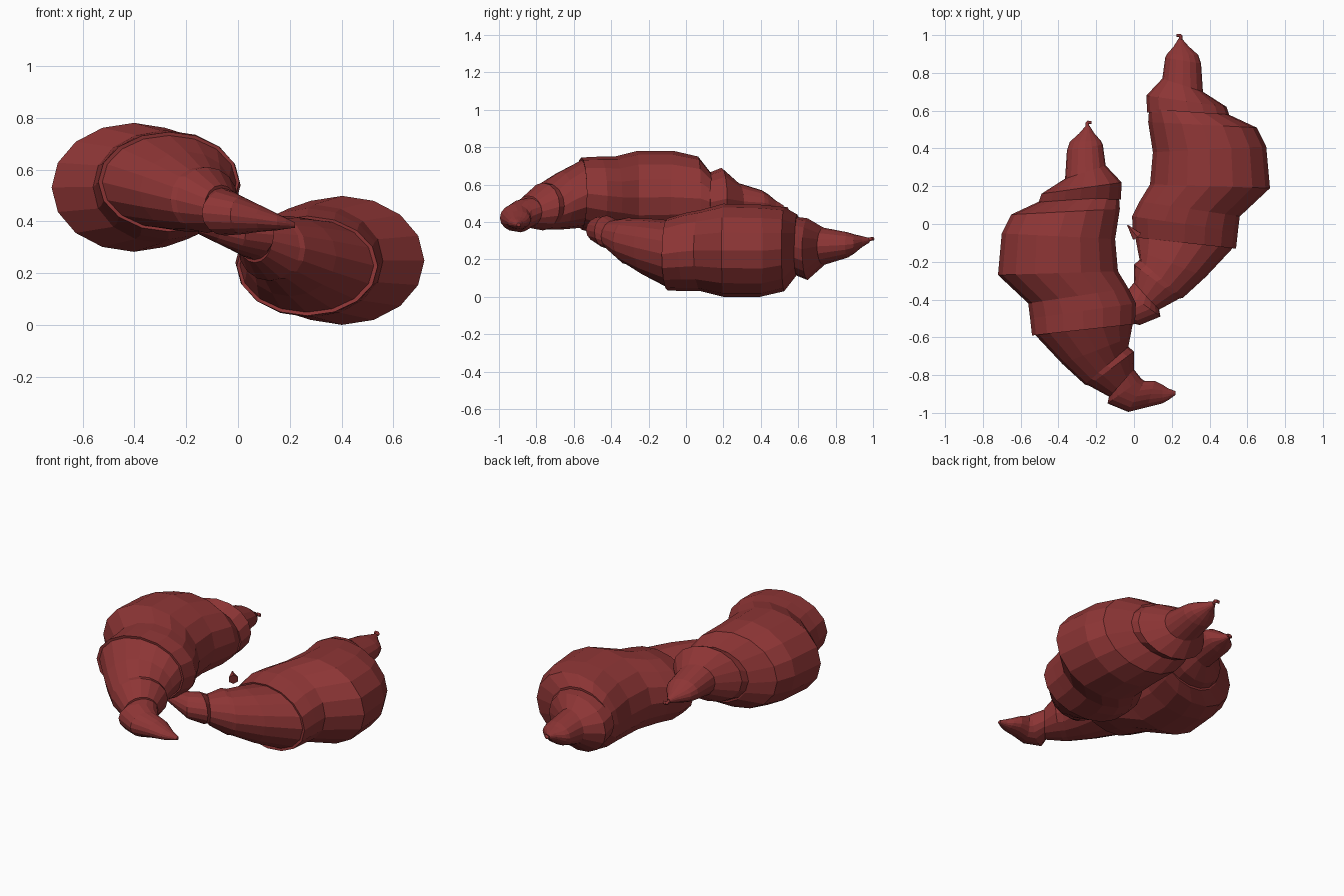
import bpy, bmesh, math
from mathutils import Vector, Matrix

if "Cube" in bpy.data.objects:
    bpy.data.objects.remove(bpy.data.objects["Cube"])

red = bpy.data.materials.new("dark red")
red.diffuse_color = (0.27, 0.036, 0.036, 1)
red.use_nodes = True
red.node_tree.nodes["Principled BSDF"].inputs["Base Color"].default_value = red.diffuse_color
SIDES = 16


def make_object(name, bm):
    bmesh.ops.recalc_face_normals(bm, faces=bm.faces)
    me = bpy.data.meshes.new(name)
    bm.to_mesh(me)
    bm.free()
    me.materials.append(red)
    ob = bpy.data.objects.new(name, me)
    bpy.context.collection.objects.link(ob)
    return ob


def loft(name, rings):
    """Loft elliptical rings: (left x, left y, right x, right y, z low, z high)."""
    bm = bmesh.new()
    loops = []
    for lx, ly, rx, ry, z0, z1 in rings:
        mid = Vector(((lx + rx) / 2, (ly + ry) / 2, (z0 + z1) / 2))
        half = Vector(((rx - lx) / 2, (ry - ly) / 2, 0))
        up = Vector((0, 0, (z1 - z0) / 2))
        loops.append([bm.verts.new(mid + half * math.cos(a) + up * math.sin(a))
                      for a in (2 * math.pi * i / SIDES for i in range(SIDES))])
    for a, b in zip(loops, loops[1:]):
        for i in range(SIDES):
            j = (i + 1) % SIDES
            bm.faces.new((a[i], a[j], b[j], b[i]))
    bm.faces.new(loops[0])
    bm.faces.new(loops[-1])
    return make_object(name, bm)


# curved segments of one pod, back to front
tail = [
    (-.255, .52, -.235, .52, .465, .49),
    (-.29, .48, -.21, .48, .455, .515),
    (-.34, .435, -.175, .44, .445, .55),
    (-.355, .39, -.165, .42, .435, .57),
    (-.365, .24, -.15, .31, .41, .61),
    (-.49, .16, -.065, .22, .36, .69),
    (-.51, .10, -.07, .13, .35, .66),
]
belly = [
    (-.50, .12, -.08, .15, .34, .66),
    (-.65, .05, -.075, .08, .30, .75),
    (-.70, -.05, -.10, -.08, .287, .78),
    (-.72, -.27, -.085, -.25, .282, .78),
    (-.56, -.42, -.03, -.34, .315, .75),
    (-.55, -.50, .01, -.42, .33, .75),
    (-.54, -.59, .005, -.53, .36, .745),
    (-.52, -.585, -.02, -.53, .375, .73),
]
neck = [
    (-.53, -.58, -.005, -.52, .37, .735),
    (-.38, -.74, -.02, -.60, .36, .67),
    (-.26, -.85, -.03, -.65, .36, .61),
    (-.24, -.855, .0, -.675, .355, .61),
    (-.13, -.915, .0, -.77, .37, .54),
]
snout = [
    (-.13, -.90, .0, -.77, .375, .53),
    (-.14, -.95, .04, -.82, .345, .52),
    (-.03, -.995, .055, -.83, .35, .495),
    (.07, -.97, .11, -.83, .36, .46),
    (.15, -.95, .15, -.85, .365, .43),
    (.185, -.93, .18, -.87, .37, .415),
    (.22, -.905, .22, -.885, .375, .395),
]
parts = [loft("pod_tail", tail), loft("pod_belly", belly),
         loft("pod_neck", neck), loft("pod_snout", snout)]

# tiny curled hook at the tail end
hook = loft("pod_hook", [
    (-.255, .51, -.235, .51, .465, .487),
    (-.258, .535, -.238, .53, .46, .48),
    (-.245, .547, -.235, .53, .46, .48),
    (-.225, .545, -.225, .53, .46, .48)])
parts.append(hook)

# second pod: same shape turned half way about the y axis
turn = Matrix.Translation((0, .46, .78)) @ Matrix.Rotation(math.pi, 4, 'Y')
for p in parts:
    twin = bpy.data.objects.new("turned_" + p.name, p.data)
    twin.matrix_world = turn
    bpy.context.collection.objects.link(twin)

# loose barbed speck between the pods
bm = bmesh.new()
bmesh.ops.create_cone(bm, cap_ends=True, segments=6, radius1=.03, radius2=.002, depth=.08)
speck = make_object("speck", bm)
speck.rotation_euler = (math.radians(80), 0, math.radians(220))
speck.location = (-.01, -.035, .38)
